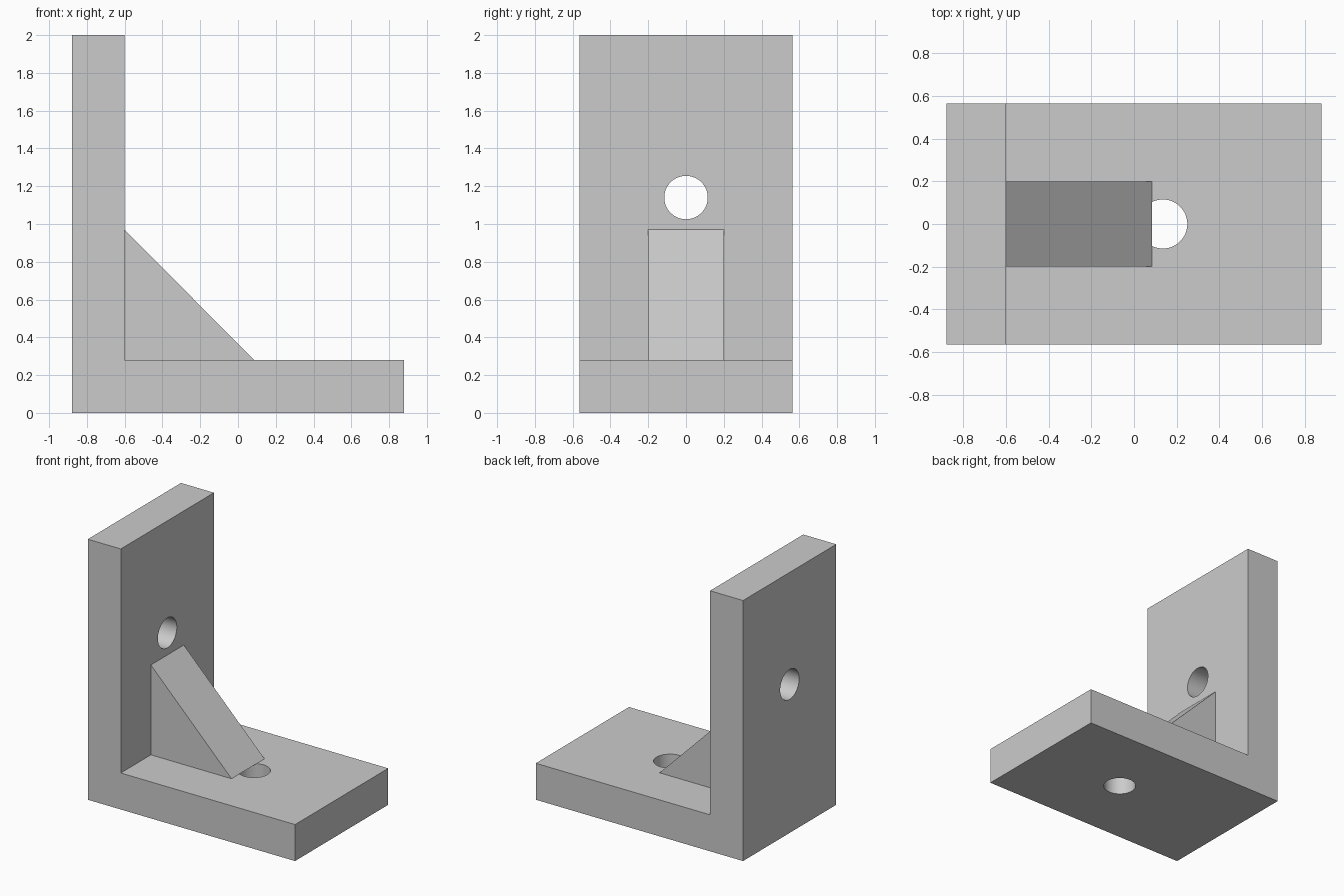
import bpy
import bmesh
import math

cube = bpy.data.objects.get("Cube")
if cube:
    bpy.data.objects.remove(cube, do_unlink=True)

grey = bpy.data.materials.new("light grey")
grey.use_nodes = True
grey.diffuse_color = (0.6, 0.6, 0.6, 1)
grey.node_tree.nodes["Principled BSDF"].inputs["Base Color"].default_value = (0.6, 0.6, 0.6, 1)

LEFT, RIGHT, HEIGHT = -0.88, 0.88, 2.0
DEPTH, THICK = 1.13, 0.28
INNER = LEFT + THICK


def extrude_profile(name, points, depth):
    """Extrude an x-z outline along y, centred on y = 0."""
    bm = bmesh.new()
    face = bm.faces.new([bm.verts.new((x, -depth / 2, z)) for x, z in points])
    result = bmesh.ops.extrude_face_region(bm, geom=[face])
    moved = [v for v in result["geom"] if isinstance(v, bmesh.types.BMVert)]
    bmesh.ops.translate(bm, verts=moved, vec=(0, depth, 0))
    bmesh.ops.recalc_face_normals(bm, faces=bm.faces)
    mesh = bpy.data.meshes.new(name)
    bm.to_mesh(mesh)
    bm.free()
    mesh.materials.append(grey)
    obj = bpy.data.objects.new(name, mesh)
    bpy.context.collection.objects.link(obj)
    return obj


def drill(target, name, location, rotation):
    """Cut a round bolt hole through the target."""
    bpy.ops.mesh.primitive_cylinder_add(vertices=64, radius=0.115, depth=0.5,
                                        location=location, rotation=rotation)
    cutter = bpy.context.object
    cutter.name = name
    cutter.data.materials.append(grey)
    cutter.hide_render = True
    cutter.hide_set(True)
    cutter.display_type = 'WIRE'
    mod = target.modifiers.new(name, 'BOOLEAN')
    mod.operation = 'DIFFERENCE'
    mod.solver = 'EXACT'
    mod.object = cutter
    bpy.context.view_layer.objects.active = target
    bpy.ops.object.modifier_apply(modifier=mod.name)
    bpy.data.objects.remove(cutter, do_unlink=True)


# L-shaped plate with a bolt hole in each leg
bracket = extrude_profile("angle_plate", [
    (LEFT, 0), (RIGHT, 0), (RIGHT, THICK),
    (INNER, THICK), (INNER, HEIGHT), (LEFT, HEIGHT)], DEPTH)
drill(bracket, "wall_hole", (LEFT + THICK / 2, 0, 1.14), (0, math.pi / 2, 0))
drill(bracket, "base_hole", (0.135, 0, THICK / 2), (0, 0, 0))

# Triangular rib in the inner corner, overhanging the base hole
rib = extrude_profile("corner_rib", [
    (INNER, THICK), (0.085, THICK), (INNER, 0.97)], 0.4)

# Smooth hole walls, sharp outer edges
for obj in (bracket, rib):
    bpy.ops.object.select_all(action='DESELECT')
    obj.select_set(True)
    bpy.context.view_layer.objects.active = obj
    bpy.ops.object.shade_smooth_by_angle(angle=math.radians(30))
